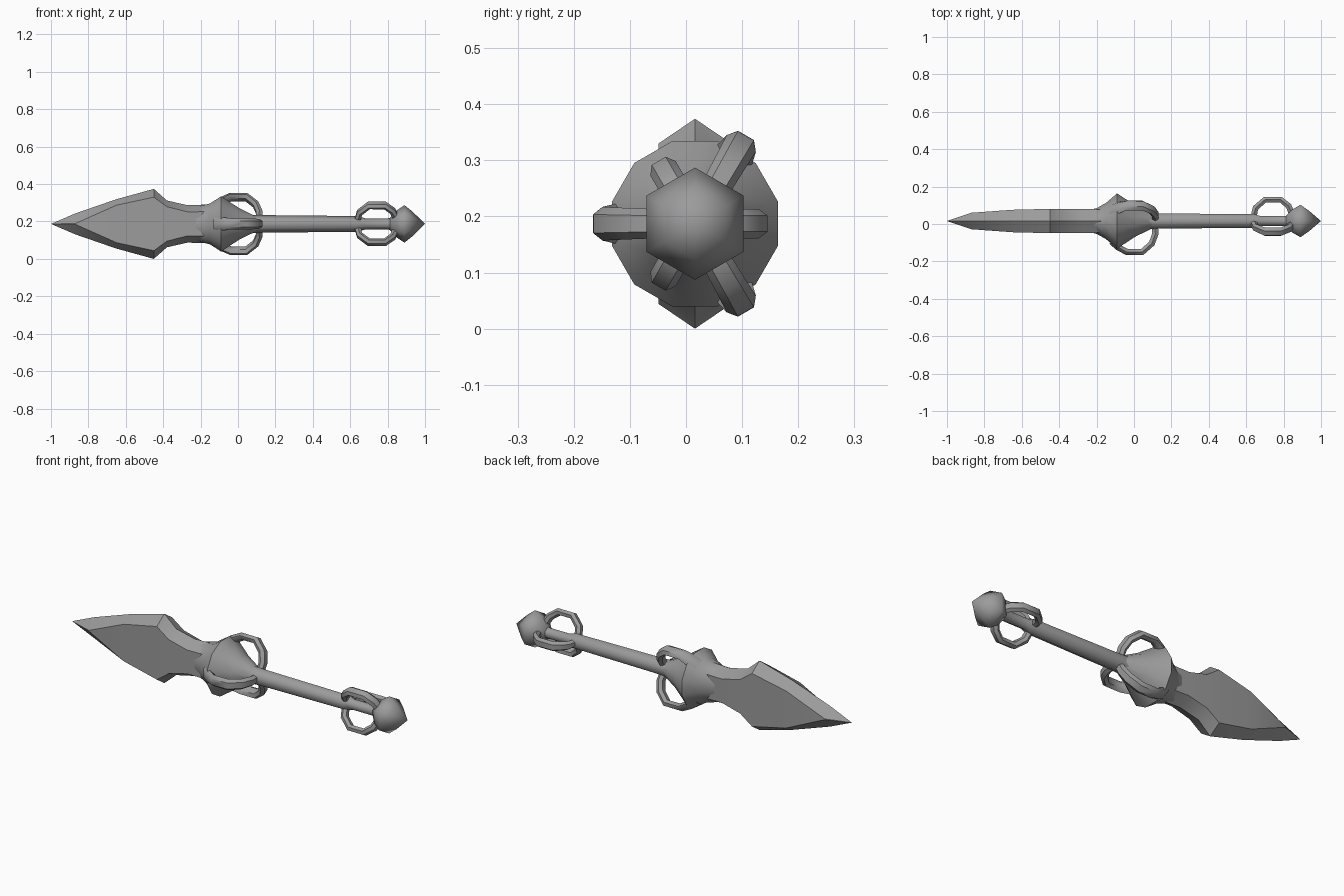
import bpy, bmesh
from math import sin, cos, pi, radians
from mathutils import Vector

if "Cube" in bpy.data.objects:
    bpy.data.objects.remove(bpy.data.objects["Cube"])

# Long axis of the weapon runs along x through this point
CY, CZ = 0.016, 0.187

steel = bpy.data.materials.new("grey steel")
steel.use_nodes = True
colour = (0.33, 0.33, 0.33, 1)
steel.diffuse_color = colour
steel.node_tree.nodes["Principled BSDF"].inputs["Base Color"].default_value = colour


def loft(name, rings, smooth_angle):
    """Skin a row of equal-sized point rings and close both ends."""
    bm = bmesh.new()
    rows = [[bm.verts.new((p[0], p[1] + CY, p[2] + CZ)) for p in ring] for ring in rings]
    n = len(rows[0])
    for a, b in zip(rows, rows[1:]):
        for i in range(n):
            j = (i + 1) % n
            bm.faces.new((a[i], a[j], b[j], b[i]))
    bm.faces.new(rows[0])
    bm.faces.new(rows[-1])
    bmesh.ops.remove_doubles(bm, verts=bm.verts, dist=0.0005)
    bmesh.ops.recalc_face_normals(bm, faces=bm.faces)
    mesh = bpy.data.meshes.new(name)
    bm.to_mesh(mesh)
    bm.free()
    mesh.materials.append(steel)
    obj = bpy.data.objects.new(name, mesh)
    bpy.context.collection.objects.link(obj)
    bpy.ops.object.select_all(action='DESELECT')
    obj.select_set(True)
    bpy.context.view_layer.objects.active = obj
    bpy.ops.object.shade_smooth_by_angle(angle=radians(smooth_angle))
    return obj


def turned(name, profile, sides, smooth_angle, offset=0.0):
    """Profile rows are x, y radius, z radius."""
    rings = []
    for x, ry, rz in profile:
        angles = [offset + 2 * pi * i / sides for i in range(sides)]
        rings.append([(x, ry * cos(a), rz * sin(a)) for a in angles])
    return loft(name, rings, smooth_angle)


def hoop(name, path, angle, thick):
    """Sweep a six-sided strap along path rows of x, radius, half width."""
    out = Vector((0, cos(angle), sin(angle)))
    side = Vector((0, -sin(angle), cos(angle)))
    along = Vector((1, 0, 0))
    centres = [along * x + out * r for x, r, w in path]
    rings = []
    for i, (x, r, w) in enumerate(path):
        tangent = (centres[min(i + 1, len(path) - 1)] - centres[max(i - 1, 0)]).normalized()
        normal = side.cross(tangent)
        section = [(w, 0), (w * .55, thick), (-w * .55, thick),
                   (-w, 0), (-w * .55, -thick), (w * .55, -thick)]
        rings.append([centres[i] + side * u + normal * v for u, v in section])
    return loft(name, rings, 50)


# Blade: x, edge half height, flat half height, half thickness
blade_rows = [(-1, 0, 0, 0), (-.87, .056, .002, .044), (-.65, .132, .1, .06),
              (-.45, .187, .143, .065), (-.38, .125, .092, .065),
              (-.27, .1, .064, .064), (-.15, .104, .066, .062)]
loft("blade", [[(x, 0, e), (x, t, f), (x, t, -f), (x, 0, -e), (x, -t, -f), (x, -t, f)]
               for x, e, f, t in blade_rows], 30)

# Flared guard tapering into the grip
turned("guard", [(-.25, .06, .085), (-.2, .071, .1), (-.15, .1, .113),
                 (-.09, .153, .153), (-.06, .132, .132), (.01, .085, .085),
                 (.1, .04, .04)], 12, 55, pi / 12)

# Grip and the thin core inside the rear cage
turned("grip", [(.04, .05, .05), (.13, .047, .047), (.64, .042, .042), (.68, .03, .03),
                (.8, .03, .03), (.86, .04, .04)], 6, 65, pi / 2)

# Pointed pommel
turned("pommel", [(.81, .03, .03), (.845, .07, .07), (.89, .1, .1), (.935, .064, .064),
                  (1, 0, 0)], 6, 65, pi / 2)

# Three hoops on the guard and three opposite ones on the rear cage
guard_path = [(-.12, .11, .045), (-.085, .14, .036), (-.04, .165, .03), (.045, .165, .03),
              (.095, .12, .028), (.114, .07, .026), (.112, .025, .022)]
cage_path = [(.64, .025, .02), (.65, .07, .023), (.7, .114, .026), (.785, .114, .026),
             (.827, .08, .026), (.845, .035, .024)]
for i in range(3):
    turn = 2 * pi * i / 3
    hoop(f"guard_hoop_{i + 1}", guard_path, pi + turn, .017)
    hoop(f"cage_hoop_{i + 1}", cage_path, turn, .016)
